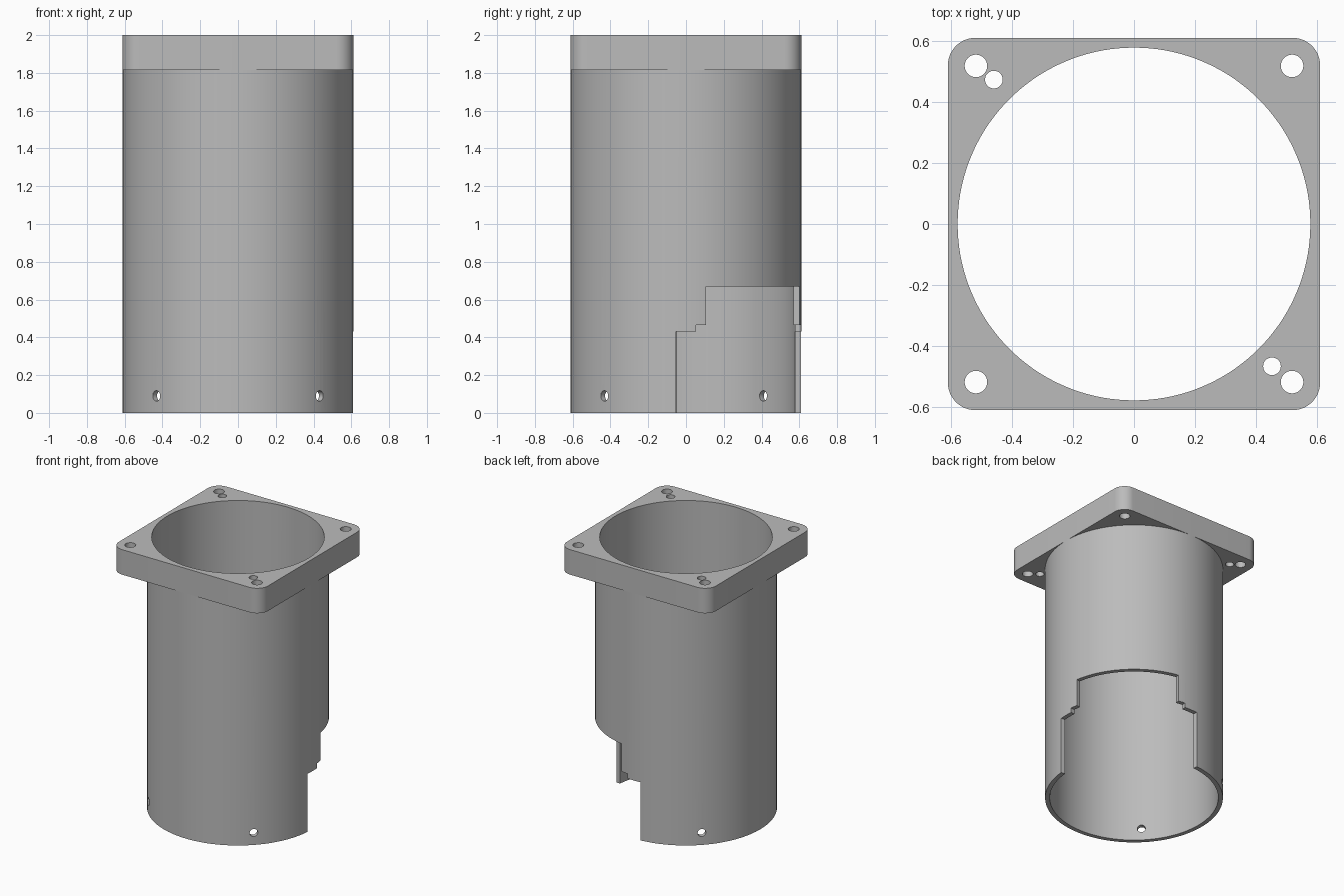
import bpy, bmesh
from math import sin, cos, radians, pi
from mathutils import Matrix, Vector

if "Cube" in bpy.data.objects:
    bpy.data.objects.remove(bpy.data.objects["Cube"], do_unlink=True)

OUTER, BORE = 0.611, 0.579
FLANGE_Z, TOP = 1.815, 2.0
SEGMENTS = 144

grey = bpy.data.materials.new("plain grey")
grey.use_nodes = True
grey.diffuse_color = (0.5, 0.5, 0.5, 1)
grey.node_tree.nodes["Principled BSDF"].inputs["Base Color"].default_value = (0.5, 0.5, 0.5, 1)


def prism(name, outline, z0, z1):
    """Extrude a closed 2D outline between two heights."""
    bm = bmesh.new()
    face = bm.faces.new([bm.verts.new((x, y, z0)) for x, y in outline])
    moved = bmesh.ops.extrude_face_region(bm, geom=[face])["geom"]
    bmesh.ops.translate(bm, vec=(0, 0, z1 - z0),
                        verts=[v for v in moved if isinstance(v, bmesh.types.BMVert)])
    bmesh.ops.recalc_face_normals(bm, faces=bm.faces)
    mesh = bpy.data.meshes.new(name)
    bm.to_mesh(mesh)
    bm.free()
    mesh.materials.append(grey)
    obj = bpy.data.objects.new(name, mesh)
    bpy.context.collection.objects.link(obj)
    return obj


def arc(radius, start, end, steps, cx=0, cy=0):
    """Points along an arc, angles in degrees, both ends included."""
    angles = [radians(start + (end - start) * i / steps) for i in range(steps + 1)]
    return [(cx + radius * cos(a), cy + radius * sin(a)) for a in angles]


def circle(radius, steps, cx=0, cy=0):
    return arc(radius, 0, 360, steps, cx, cy)[:-1]


def cut(obj, cutters):
    """Subtract each cutter, bake the result and remove the cutters."""
    bpy.context.view_layer.objects.active = obj
    for cutter in cutters:
        cutter.hide_render = True
        mod = obj.modifiers.new("cut", "BOOLEAN")
        mod.operation, mod.solver, mod.object = "DIFFERENCE", "EXACT", cutter
        bpy.ops.object.modifier_apply(modifier=mod.name)
        bpy.data.objects.remove(cutter, do_unlink=True)


def finish(obj):
    bpy.ops.object.select_all(action="DESELECT")
    obj.select_set(True)
    bpy.context.view_layer.objects.active = obj
    bpy.ops.object.shade_smooth_by_angle(angle=radians(30))


# Round tube with a stepped opening at the back left corner
tube = prism("tube", circle(OUTER, SEGMENTS), 0, FLANGE_Z)
cutters = [prism("bore_cutter", circle(BORE, SEGMENTS), -0.1, TOP + 0.1)]
for half_angle, height in ((50, 0.43), (40, 0.465), (35, 0.67)):
    wedge = [(0, 0)] + arc(0.9, 45 - half_angle, 45 + half_angle, 20)
    cutters.append(prism("opening_cutter", wedge, -0.1, height))

# Radial screw holes near the foot
for angle in (135, 225, 315):
    drill = prism("screw_hole_cutter", circle(0.028, 24), 0.45, 0.75)
    drill.data.transform(Matrix.Translation((0, 0, 0.09))
                         @ Matrix.Rotation(radians(angle), 4, "Z")
                         @ Matrix.Rotation(pi / 2, 4, "Y"))
    cutters.append(drill)
cut(tube, cutters)
finish(tube)

# Square flange with rounded corners
corner, inset = 0.09, OUTER - 0.09
outline = []
for i, (sx, sy) in enumerate(((1, 1), (-1, 1), (-1, -1), (1, -1))):
    outline += arc(corner, 90 * i, 90 * i + 90, 12, sx * inset, sy * inset)
flange = prism("flange", outline, FLANGE_Z, TOP)

# Bore, four corner bolt holes and two smaller pin holes
holes = [(0, 0, BORE, SEGMENTS)]
holes += [(x, y, 0.037, 32) for x in (-0.519, 0.519) for y in (-0.519, 0.519)]
holes += [(-0.46, 0.474, 0.029, 32), (0.453, -0.467, 0.029, 32)]
cut(flange, [prism("flange_cutter", circle(r, n, x, y), FLANGE_Z - 0.1, TOP + 0.1)
             for x, y, r, n in holes])
finish(flange)
